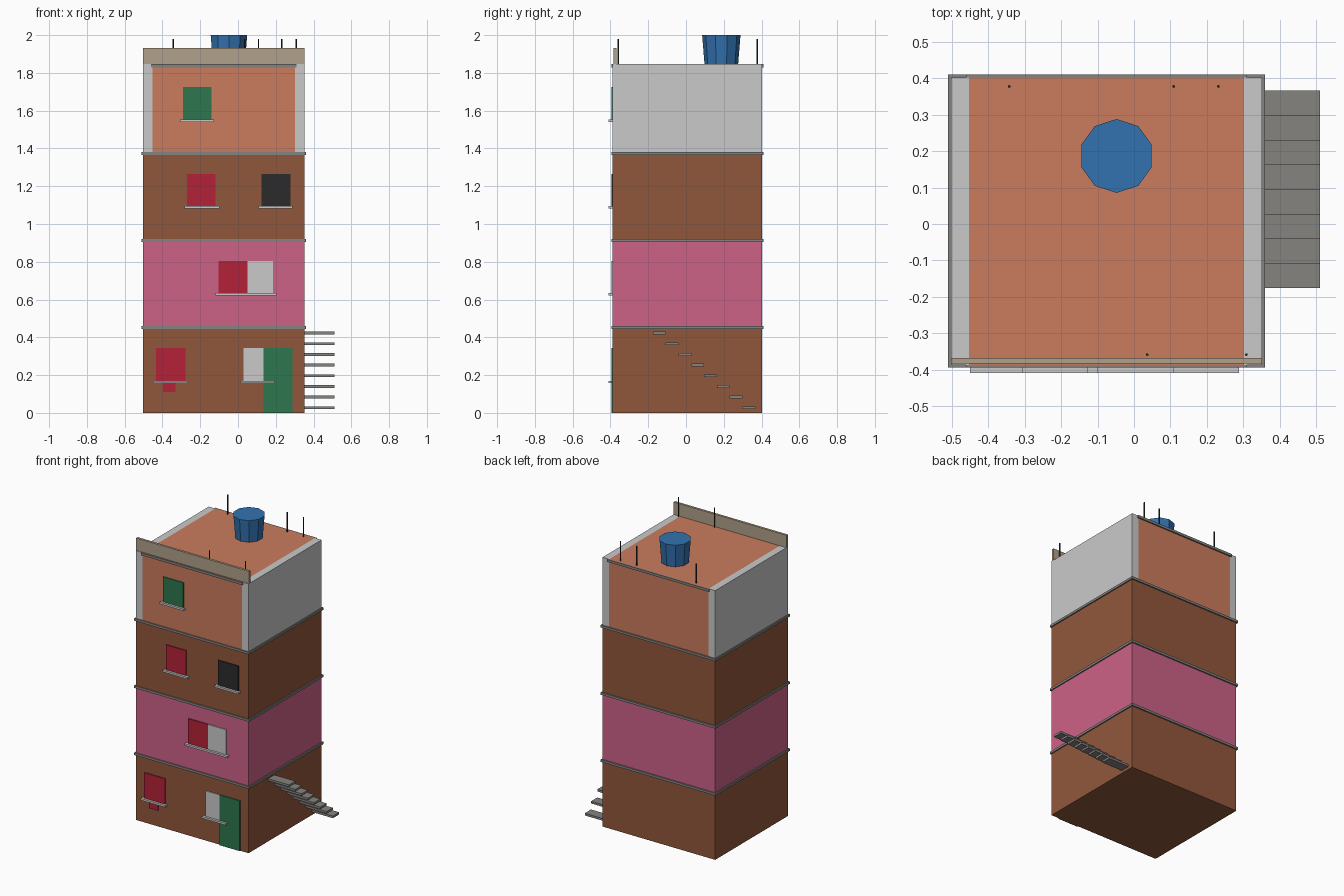
import bpy
import bmesh
import math

cube = bpy.data.objects.get("Cube")
if cube:
    bpy.data.objects.remove(cube, do_unlink=True)


def linear(c):
    return c / 12.92 if c <= 0.04045 else ((c + 0.055) / 1.055) ** 2.4


def material(name, code):
    rgb = [linear(v / 255) for v in bytes.fromhex(code)]
    m = bpy.data.materials.new(name)
    m.use_nodes = True
    m.diffuse_color = (*rgb, 1)
    bsdf = m.node_tree.nodes["Principled BSDF"]
    bsdf.inputs["Base Color"].default_value = (*rgb, 1)
    bsdf.inputs["Roughness"].default_value = 0.8
    return m


brown = material("brown brick", "91573B")
pink = material("pink plaster", "CD6287")
orange = material("orange plaster", "CB7B5D")
pale = material("pale grey", "CACACA")
grey = material("concrete grey", "868380")
tan = material("tan", "B1A18B")
blue = material("blue plastic", "3272B0")
red = material("red", "B32238")
green = material("green", "2D764F")
black = material("black", "2B2B2B")


def finish(name, bm, mat):
    mesh = bpy.data.meshes.new(name)
    bm.to_mesh(mesh)
    bm.free()
    mesh.materials.append(mat)
    obj = bpy.data.objects.new(name, mesh)
    bpy.context.collection.objects.link(obj)
    return obj


def box(name, mat, x, y, z):
    """Box from (low, high) ranges on each axis."""
    bm = bmesh.new()
    bmesh.ops.create_cube(bm, size=1)
    for v in bm.verts:
        v.co = [r[0] if c < 0 else r[1] for c, r in zip(v.co, (x, y, z))]
    return finish(name, bm, mat)


def cone(name, mat, sides, r_low, r_high, x, y, low, high):
    bm = bmesh.new()
    bmesh.ops.create_cone(bm, cap_ends=True, segments=sides, radius1=r_low,
                          radius2=r_high, depth=high - low)
    bmesh.ops.translate(bm, verts=bm.verts, vec=(x, y, (low + high) / 2))
    return finish(name, bm, mat)


LEFT, RIGHT, FRONT, BACK = -0.503, 0.352, -0.388, 0.402
ROOF = 1.846
INNER = (-0.453, 0.302)
DEPTH = (FRONT, BACK)
TRIM_X, TRIM_Y = (-0.511, 0.36), (-0.395, 0.411)

# Storeys
levels = (0, 0.453, 0.913, 1.374)
for i, mat in enumerate((brown, pink, brown)):
    box(f"storey_{i + 1}", mat, (LEFT, RIGHT), DEPTH, levels[i:i + 2])
    mid = levels[i + 1]
    box(f"floor_trim_{i + 1}", grey, TRIM_X, TRIM_Y, (mid - 0.008, mid + 0.008))

# Top storey between two pale side walls
box("storey_4", orange, INNER, DEPTH, (levels[3], ROOF))
box("side_wall_right", pale, (LEFT, INNER[0]), DEPTH, (levels[3], ROOF))
box("side_wall_left", pale, (INNER[1], RIGHT), DEPTH, (levels[3], ROOF))
beam_x = (INNER[0] - 0.008, INNER[1] + 0.008)
box("roof_beam_front", grey, beam_x, (TRIM_Y[0], FRONT), (ROOF - 0.017, ROOF))
box("roof_beam_back", grey, beam_x, (BACK, TRIM_Y[1]), (ROOF - 0.017, ROOF))
box("parapet", tan, (LEFT, RIGHT), (-0.384, -0.368), (ROOF, 1.931))

# Front openings: name, colour, x range, z range
PANEL_Y = (FRONT - 0.007, FRONT)
for name, mat, x, z in (
    ("window_top", green, (-0.292, -0.139), (1.552, 1.725)),
    ("window_third_right", red, (-0.271, -0.118), (1.093, 1.265)),
    ("window_third_left", black, (0.125, 0.278), (1.093, 1.265)),
    ("window_second_right", red, (-0.102, 0.05), (0.632, 0.804)),
    ("window_second_left", pale, (0.05, 0.186), (0.632, 0.804)),
    ("window_ground_right", red, (-0.435, -0.277), (0.168, 0.344)),
    ("hanging_cloth", red, (-0.398, -0.33), (0.111, 0.168)),
    ("window_ground_left", pale, (0.03, 0.136), (0.168, 0.344)),
    ("door", green, (0.136, 0.289), (0, 0.344)),
):
    box(name, mat, x, PANEL_Y, z)

# Window sills: x range and top height
for i, (a, b, top) in enumerate((
    (-0.308, -0.128, 1.554), (-0.284, -0.099, 1.094), (0.109, 0.289, 1.094),
    (-0.12, 0.204, 0.634), (-0.451, -0.266, 0.17), (0.012, 0.194, 0.17),
)):
    box(f"sill_{i + 1}", pale, (a, b), (-0.41, FRONT), (top - 0.013, top))

# Floating stair treads on the side
for i in range(8):
    y, z = 0.299 - i * 0.0678, 0.02 + i * 0.0564
    box(f"stair_tread_{i + 1}", grey, (RIGHT, 0.511), (y, y + 0.0678), (z, z + 0.015))

# Rooftop water tank and bare rods
cone("water_tank", blue, 10, 0.089, 0.1015, -0.048, 0.187, ROOF, 2.0)
for i, (x, y) in enumerate(((-0.343, 0.378), (0.109, 0.378), (0.232, 0.378),
                            (0.036, -0.359), (0.309, -0.359))):
    cone(f"roof_rod_{i + 1}", black, 6, 0.004, 0.004, x, y, ROOF, 1.98)
